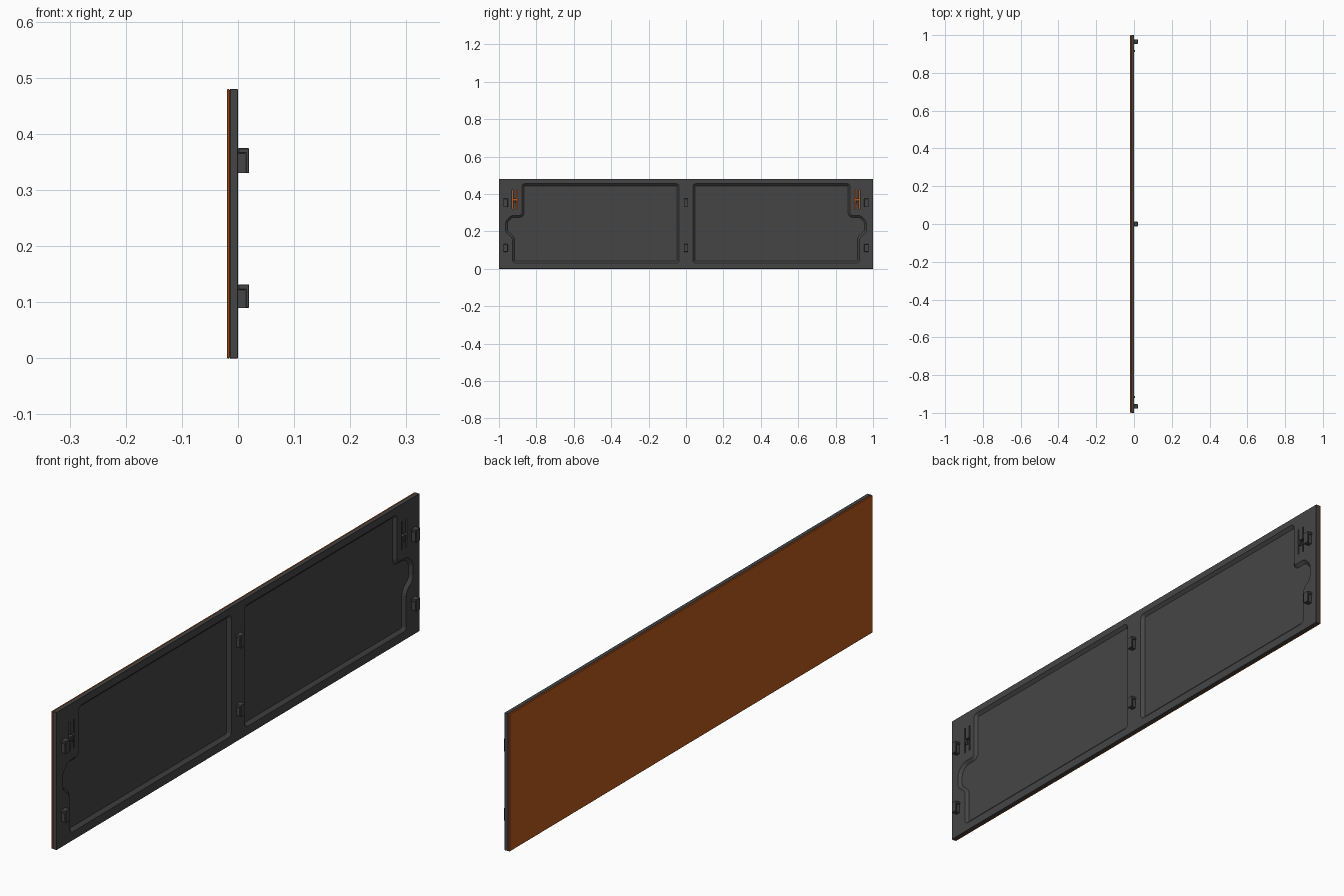
import bpy, bmesh

if "Cube" in bpy.data.objects:
    bpy.data.objects.remove(bpy.data.objects["Cube"])


def material(name, rgb):
    m = bpy.data.materials.new(name)
    m.diffuse_color = (*rgb, 1)
    m.use_nodes = True
    m.node_tree.nodes["Principled BSDF"].inputs["Base Color"].default_value = m.diffuse_color
    return m


DARK = material("dark_plastic", (0.06, 0.06, 0.06))
ORANGE = material("orange_face", (0.5, 0.1, 0.012))


def finish(bm, name, mat=None):
    bmesh.ops.recalc_face_normals(bm, faces=bm.faces)
    me = bpy.data.meshes.new(name)
    bm.to_mesh(me)
    bm.free()
    ob = bpy.data.objects.new(name, me)
    bpy.context.collection.objects.link(ob)
    if mat:
        me.materials.append(mat)
    return ob


def box(name, x, y, z, mat=None, bevel=0):
    bm = bmesh.new()
    bmesh.ops.create_cube(bm, size=1)
    for v in bm.verts:
        v.co = [lo + (c + 0.5) * (hi - lo) for c, (lo, hi) in zip(v.co, (x, y, z))]
    if bevel:
        bmesh.ops.bevel(bm, geom=bm.edges[:], offset=bevel, segments=1, affect='EDGES')
    return finish(bm, name, mat)


def cut(target, cutter):
    cutter.hide_render = True
    cutter.hide_viewport = True
    mod = target.modifiers.new("cut", 'BOOLEAN')
    mod.object = cutter
    mod.operation = 'DIFFERENCE'
    mod.solver = 'EXACT'


def pocket(side):
    # rounded outline with a stepped outer edge and a sloped wall
    pts = [(0.037, 0.03), (0.927, 0.03), (0.927, 0.165), (0.965, 0.195),
           (0.965, 0.255), (0.935, 0.285), (0.877, 0.285), (0.877, 0.455), (0.037, 0.455)]
    bm = bmesh.new()
    face = bm.faces.new([bm.verts.new((0.01, side * y, z)) for y, z in pts])
    bmesh.ops.bevel(bm, geom=bm.verts[:], offset=0.014, segments=3,
                    affect='VERTICES', profile=0.5)
    res = bmesh.ops.extrude_face_region(bm, geom=bm.faces[:])
    for v in [g for g in res["geom"] if isinstance(g, bmesh.types.BMVert)]:
        v.co.x = 0
    floor = [g for g in res["geom"] if isinstance(g, bmesh.types.BMFace)][0]
    bmesh.ops.recalc_face_normals(bm, faces=bm.faces)
    bmesh.ops.inset_individual(bm, faces=[floor], thickness=0.011, use_even_offset=True)
    for v in floor.verts:
        v.co.x = -0.01
    return finish(bm, "pocket_cutter")


def hook(y, z0, z1):
    # wide hood over the top and front, narrower core below
    bm = bmesh.new()
    prof = [(0, z1), (0.02, z1), (0.02, z0), (0.014, z0), (0.014, z1 - 0.01), (0, z1 - 0.01)]
    f = bm.faces.new([bm.verts.new((x, y - 0.012, z)) for x, z in prof])
    res = bmesh.ops.extrude_face_region(bm, geom=[f])
    for v in [g for g in res["geom"] if isinstance(g, bmesh.types.BMVert)]:
        v.co.y = y + 0.012
    bmesh.ops.recalc_face_normals(bm, faces=bm.faces)
    bmesh.ops.bevel(bm, geom=bm.edges[:], offset=0.0015, segments=1, affect='EDGES')
    finish(bm, "hook_hood", DARK)
    box("hook_core", (-0.002, 0.016), (y - 0.008, y + 0.008), (z0, z1 - 0.005), DARK)


# coloured outer face and dark backing frame
box("face_panel", (-0.02, -0.0145), (-1, 1), (0, 0.48), ORANGE, 0.0015)
frame = box("backing_frame", (-0.0145, 0), (-1, 1), (0, 0.48), DARK, 0.0008)

for s in (-1, 1):
    cut(frame, pocket(s))
    # H-shaped slots around the spring clip, open to the coloured face
    for y in (0.903, 0.927):
        a, b = sorted((s * (y - 0.003), s * (y + 0.003)))
        cut(frame, box("slot_cutter", (-0.02, 0.01), (a, b), (0.32, 0.42)))
    a, b = sorted((s * 0.9045, s * 0.9255))
    cut(frame, box("slot_cutter", (-0.02, 0.01), (a, b), (0.3655, 0.3745)))
    # clip nub
    a, b = sorted((s * 0.91, s * 0.92))
    box("clip_nub", (-0.004, 0.005), (a, b), (0.348, 0.362), DARK, 0.001)

# hooks in three columns, two rows
for y in (-0.965, 0, 0.965):
    hook(y, 0.33, 0.375)
    hook(y, 0.09, 0.132)
